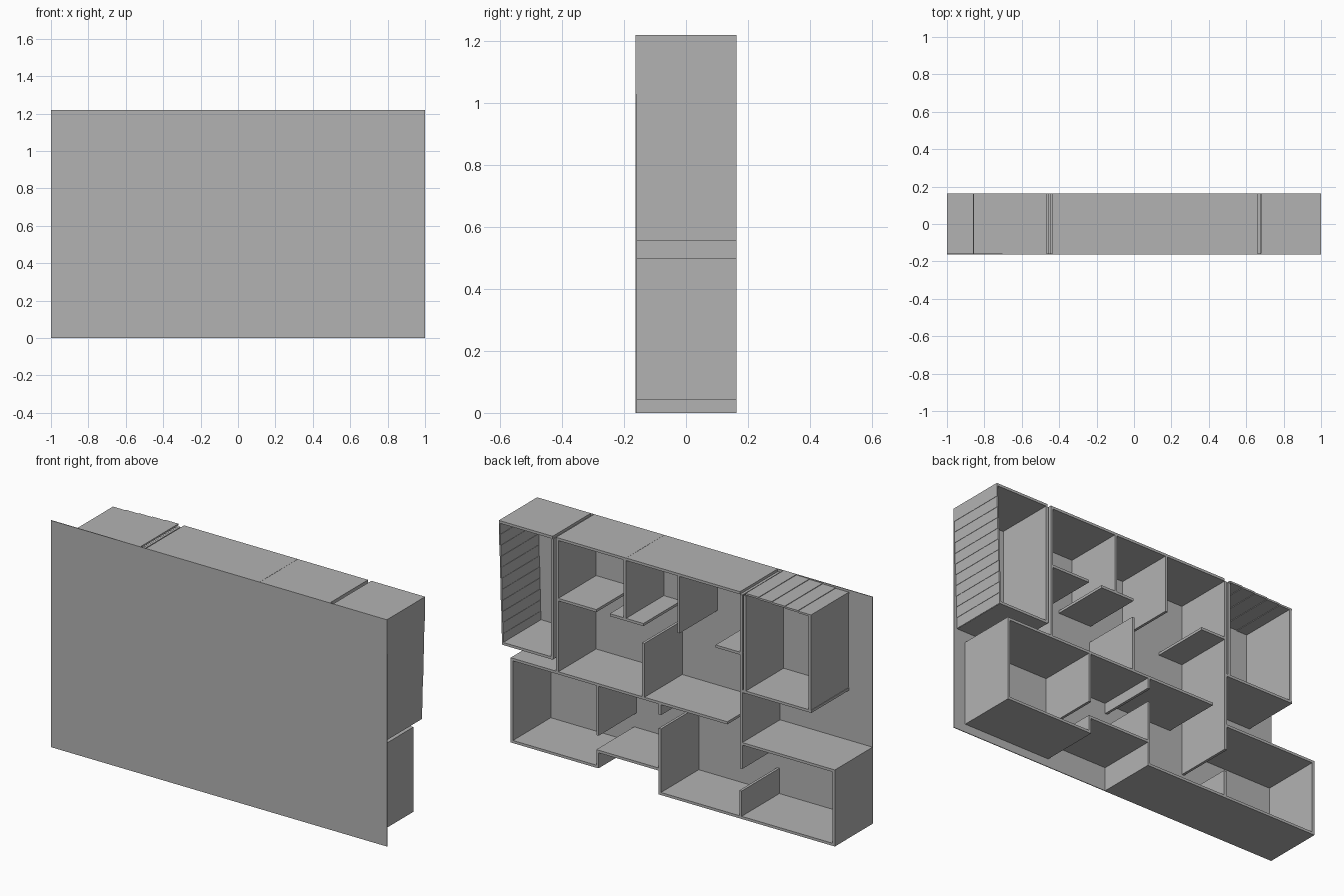
import bpy

cube = bpy.data.objects.get("Cube")
if cube:
    bpy.data.objects.remove(cube, do_unlink=True)

grey = bpy.data.materials.new("plain grey")
grey.use_nodes = True
grey.diffuse_color = (0.45, 0.45, 0.45, 1)
grey.node_tree.nodes["Principled BSDF"].inputs["Base Color"].default_value = (0.45, 0.45, 0.45, 1)

DEPTH = 0.1625   # half depth of the unit
T = 0.014        # board thickness
TOP = 1.22


def board(name, x0, x1, z0, z1, y0=-DEPTH, y1=DEPTH):
    """Box spanning the given limits."""
    x0, x1 = sorted((x0, x1))
    bpy.ops.mesh.primitive_cube_add(size=1)
    ob = bpy.context.object
    ob.name = name
    for v in ob.data.vertices:
        v.co = (x1 if v.co.x > 0 else x0, y1 if v.co.y > 0 else y0, z1 if v.co.z > 0 else z0)
    ob.data.materials.append(grey)
    return ob


def shelf(name, x0, x1, top):
    return board(name, x0, x1, top - T, top)


def upright(name, x, z0, z1):
    return board(name, x - T / 2, x + T / 2, z0, z1)


# Large flat front panel
board("front_panel", -1, 1, 0, TOP, -DEPTH, -DEPTH + 0.004)

# Top boards, with narrow gaps between neighbouring bays
for x0, x1 in [(0.68, 1), (0.25, 0.66), (-0.065, 0.242), (-0.435, -0.073)]:
    shelf("top_board", x0, x1, TOP)

# Stepped slats closing the left end, leaning slightly inward
COUNT = 11
slat_h = (TOP - T - 0.558) / COUNT
for i in range(COUNT):
    outer = 1 - 0.018 * i / (COUNT - 1)
    z1 = TOP - T - i * slat_h
    board("end_slat", outer - 0.008, outer, z1 - slat_h, z1)

# Stepped slats over the right upper bay
slat_w = 0.39 / 5
for i in range(5):
    x1 = -0.468 - i * slat_w
    z1 = TOP - 0.003 * i
    board("roof_slat", x1 - slat_w, x1, z1 - 0.01, z1)

# Upper shelves
shelf("left_bay_floor", 0.68, 0.98, 0.57)
shelf("upper_shelf_left", 0.42, 0.66, 0.895)
shelf("upper_shelf_middle", 0.14, 0.34, 0.895)
shelf("upper_shelf_right", -0.45, -0.29, 0.895)
shelf("right_bay_floor", -0.86, -0.45, 0.695)

# Upper uprights
upright("left_bay_wall", 0.683, 0.56, TOP - T)
upright("left_divider", 0.653, 0.5, TOP - T)
upright("middle_divider", 0.25, 0.895, TOP)
upright("hanging_divider", -0.069, 0.9, TOP)
upright("right_divider", -0.442, 0.27, TOP - T)
upright("right_bay_inner_wall", -0.463, 0.69, TOP - T)
upright("right_bay_outer_wall", -0.85, 0.685, TOP - 0.016)
upright("standing_divider", 0.14, 0.5, 0.79)

# Long middle shelf
shelf("middle_shelf", -0.36, 0.93, 0.5)

# Lower boxes
upright("lower_left_wall", 0.923, 0.045, 0.486)
shelf("lower_left_floor", 0.41, 0.93, 0.058)
upright("lower_left_step", 0.413, 0.045, 0.135)
shelf("raised_floor", 0.04, 0.42, 0.142)
upright("lower_divider", 0.413, 0.22, 0.486)
upright("short_lip", 0.042, 0.43, 0.486)
upright("lower_middle_wall", 0.042, 0, 0.356)
shelf("lower_middle_floor", -0.44, 0.04, T)
upright("lower_right_step", -0.438, 0, 0.15)
shelf("lower_right_floor", -1, -0.44, T)
shelf("lower_right_top", -1, -0.442, 0.412)
upright("lower_right_wall", -0.993, 0, 0.41)
